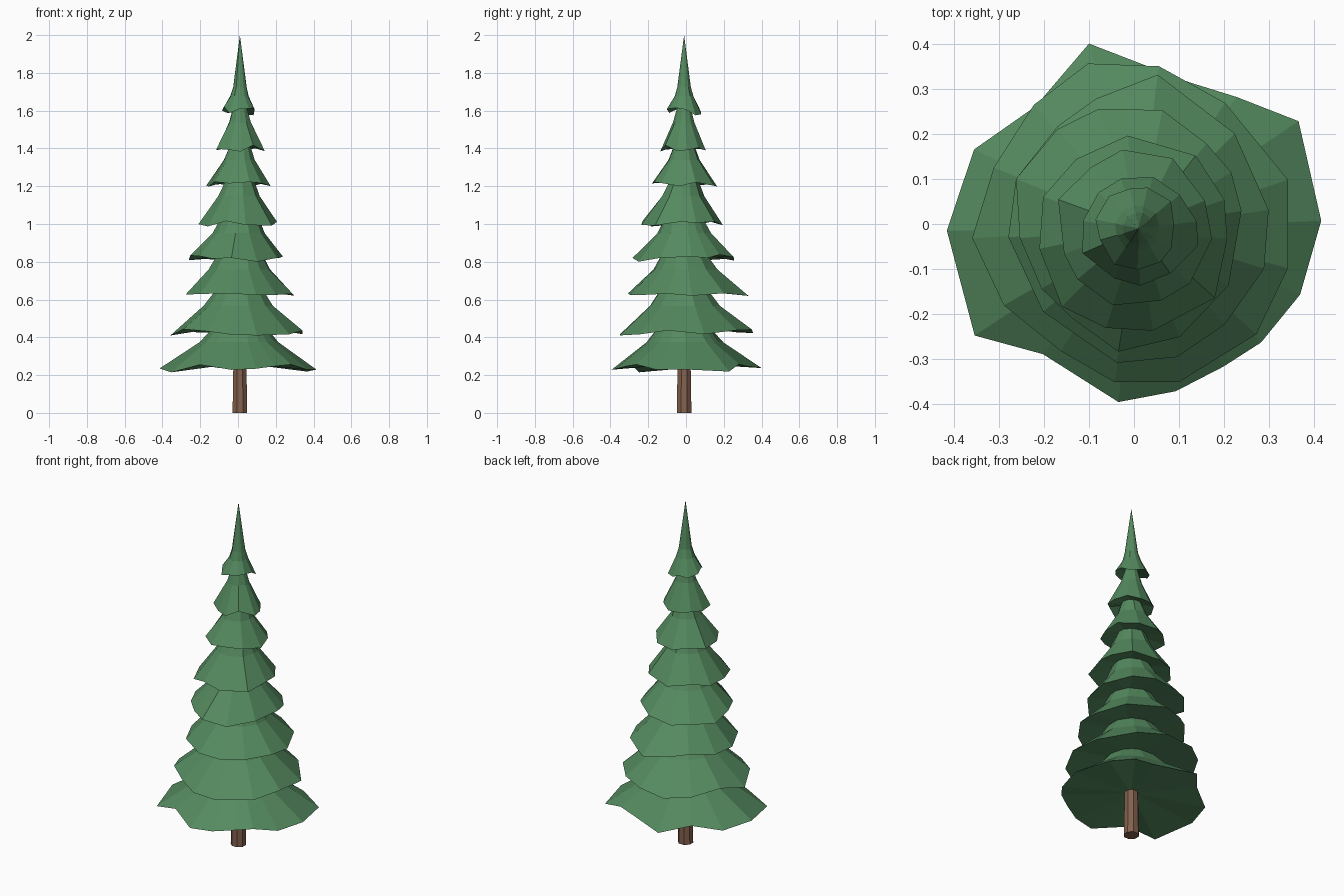
import bpy, bmesh, math, random

random.seed(7)
cube = bpy.data.objects.get("Cube")
if cube:
    bpy.data.objects.remove(cube, do_unlink=True)


def make_material(name, color):
    mat = bpy.data.materials.new(name)
    mat.use_nodes = True
    mat.diffuse_color = color
    mat.node_tree.nodes["Principled BSDF"].inputs["Base Color"].default_value = color
    return mat


GREEN = make_material("needle green", (0.09, 0.255, 0.115, 1))
BROWN = make_material("bark brown", (0.23, 0.12, 0.075, 1))

AXIS_X, AXIS_Y = .01, -.01


def ring(bm, outline, cx, cy, scale, z, drops=None):
    """One loop of vertices from (angle, factor) pairs."""
    drops = drops or [0] * len(outline)
    return [bm.verts.new((cx + scale * f * math.cos(a), cy + scale * f * math.sin(a), z + d))
            for (a, f), d in zip(outline, drops)]


def bridge(bm, low, high):
    n = len(low)
    for i in range(n):
        j = (i + 1) % n
        bm.faces.new((low[i], low[j], high[j], high[i]))


def fan(bm, loop, z):
    tip = bm.verts.new((AXIS_X, AXIS_Y, z))
    for i, v in enumerate(loop):
        bm.faces.new((v, loop[(i + 1) % len(loop)], tip))


def finish(bm, name, mat):
    bmesh.ops.recalc_face_normals(bm, faces=bm.faces)
    mesh = bpy.data.meshes.new(name)
    bm.to_mesh(mesh)
    bm.free()
    mesh.materials.append(mat)
    obj = bpy.data.objects.new(name, mesh)
    bpy.context.collection.objects.link(obj)


# Outlines of the wide lower tiers: angle in degrees, reach
LOWER = [
    [(1, .415), (32, .43), (51, .362), (69, .337), (104, .412), (130, .34),
     (155, .391), (182, .415), (215, .431), (235, .352), (265, .396),
     (284, .382), (302, .373), (317, .385), (337, .40)],
    [(16, .355), (53, .336), (81, .354), (106, .37), (130, .345), (158, .335),
     (185, .36), (212, .34), (240, .325), (263, .353), (286, .364), (318, .365),
     (344, .355)],
    [(6, .30), (42, .30), (81, .335), (107, .29), (128, .275), (159, .28),
     (186, .28), (224, .28), (263, .31), (288, .31), (312, .30), (341, .305)],
    [(7, .24), (28, .244), (48, .24), (76, .26), (107, .267), (129, .27),
     (159, .28), (187, .255), (215, .25), (237, .25), (263, .285), (292, .27),
     (327, .25)],
]

# Tiers: rim height, reach, neck radius, centre x, centre y
TIERS = [(.23, .43, .04, 0, 0),
         (.42, .37, .145, 0, 0),
         (.615, .335, .135, 0, 0),
         (.805, .285, .125, 0, 0),
         (1.0, .23, .105, 0, -.02),
         (1.195, .185, .08, 0, -.015),
         (1.385, .137, .056, .01, -.012),
         (1.59, .096, .036, .006, -.008)]
TIP_HEIGHT = 2.0
SIDES = 11


def branch_outline(reach):
    """Irregular rim with uneven branch tips."""
    turn = random.random()
    return [(2 * math.pi * (i + turn + random.uniform(-.2, .2)) / SIDES,
             reach * random.uniform(.86, 1)) for i in range(SIDES)]


for k, (z, reach, neck, cx, cy) in enumerate(TIERS):
    bm = bmesh.new()
    if k < len(LOWER):
        outline = [(math.radians(a), r) for a, r in LOWER[k]]
    else:
        outline = branch_outline(reach)
    # Long tips hang lower than the notches between them
    drops = [.15 * (1 - r / reach) + random.uniform(-.016, .016) for a, r in outline]
    rim = ring(bm, outline, cx, cy, 1, z, drops)
    circle = [(a, 1) for a, r in outline]

    # Underside closing in to the tier below
    inner = ring(bm, circle, AXIS_X, AXIS_Y, neck * .9, z + .03)
    bridge(bm, inner, rim)
    fan(bm, inner, z + .03)

    # Sloping top, turning steeper towards the neck
    last = k == len(TIERS) - 1
    if last:
        top_z, top_r = 1.725, .036
    else:
        top_z, top_r = TIERS[k + 1][0] + .035, TIERS[k + 1][2] * .95
    mid_r = top_r + .24 * (reach - top_r)
    mid = ring(bm, [(a, .55 + .45 * r / reach + .02) for a, r in outline],
               (cx + AXIS_X) / 2, (cy + AXIS_Y) / 2, mid_r, z + .64 * (top_z - z))
    top = ring(bm, circle, AXIS_X, AXIS_Y, top_r, top_z)
    bridge(bm, rim, mid)
    bridge(bm, mid, top)
    fan(bm, top, TIP_HEIGHT if last else top_z + .01)
    finish(bm, "foliage_tier_%d" % (k + 1), GREEN)

# Trunk: faceted post with a slight taper
bm = bmesh.new()
octagon = [(math.pi * (i + .5) / 4, 1) for i in range(8)]
foot = ring(bm, octagon, AXIS_X, AXIS_Y, .042, 0)
head = ring(bm, octagon, AXIS_X, AXIS_Y, .037, .28)
bridge(bm, foot, head)
bm.faces.new(foot)
bm.faces.new(head)
finish(bm, "trunk", BROWN)
